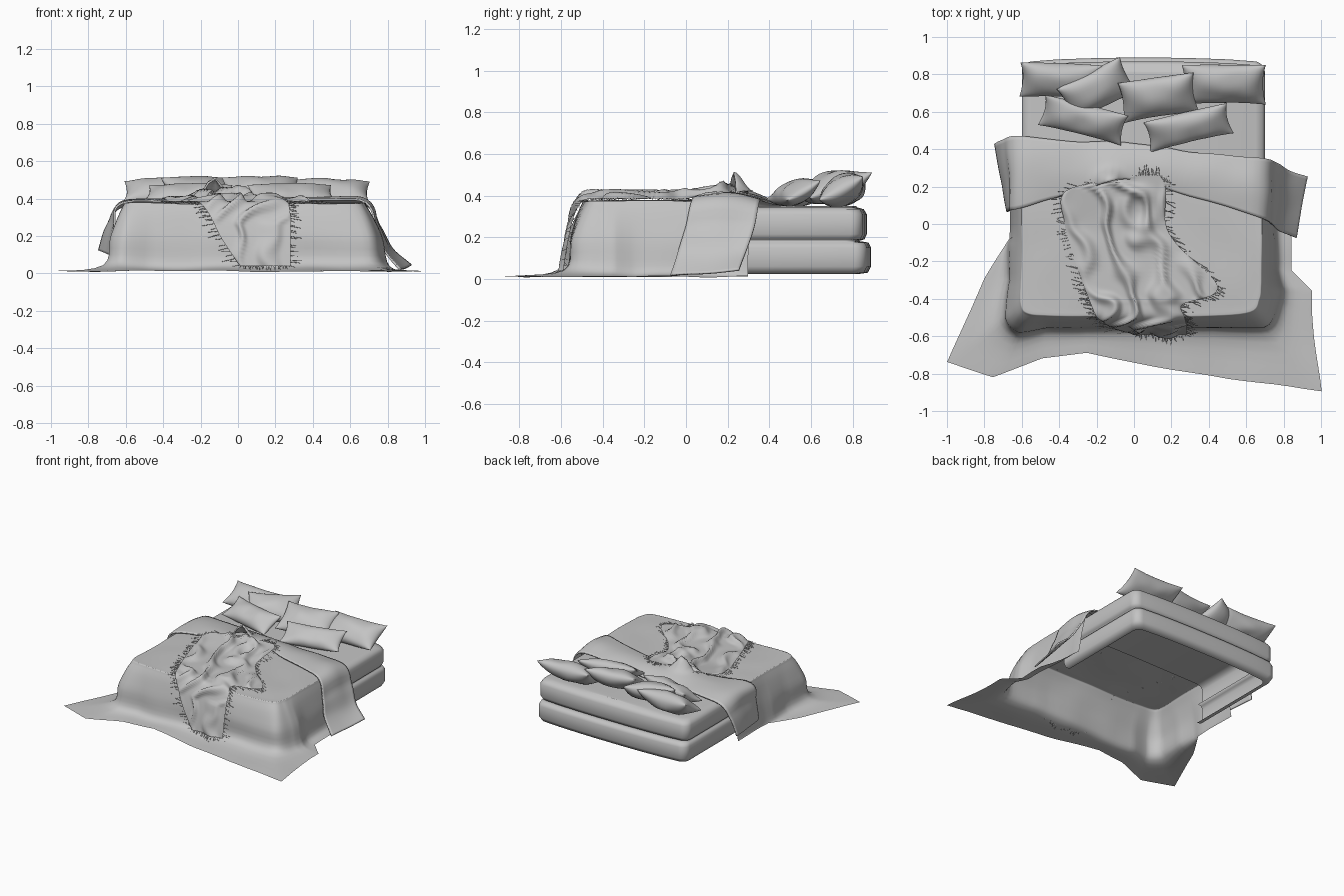
import bpy, bmesh, math, random
from mathutils import Vector, noise

random.seed(4)
if "Cube" in bpy.data.objects:
    bpy.data.objects.remove(bpy.data.objects["Cube"], do_unlink=True)

# Single fabric colour
fabric = bpy.data.materials.new("fabric_grey")
fabric.use_nodes = True
fabric.diffuse_color = (0.55, 0.55, 0.55, 1)
shader = next(n for n in fabric.node_tree.nodes if n.type == 'BSDF_PRINCIPLED')
shader.inputs["Base Color"].default_value = fabric.diffuse_color
shader.inputs["Roughness"].default_value = 0.8


def spline(points, steps):
    """Smooth curve through a list of vectors."""
    result = []
    last = len(points) - 1
    for i in range(last):
        a, b, c, d = (points[max(0, min(last, i + k))] for k in (-1, 0, 1, 2))
        for j in range(steps):
            t = j / steps
            result.append(b + (c - a) * (t / 2) + (a * 2 - b * 5 + c * 4 - d) * (t * t / 2)
                          + (b * 3 - a - c * 3 + d) * (t ** 3 / 2))
    result.append(points[-1].copy())
    return result


def polyline(points, steps):
    """Straight runs through a list of vectors, keeping the corners."""
    result = [a.lerp(b, j / steps) for a, b in zip(points, points[1:]) for j in range(steps)]
    return result + [points[-1].copy()]


def surface(name, rows):
    """Smooth skin over equal rows of points."""
    bm = bmesh.new()
    grid = [[bm.verts.new(p) for p in row] for row in rows]
    for low, high in zip(grid, grid[1:]):
        for i in range(len(low) - 1):
            bm.faces.new((low[i], low[i + 1], high[i + 1], high[i]))
    bmesh.ops.remove_doubles(bm, verts=bm.verts, dist=0.00005)
    bmesh.ops.recalc_face_normals(bm, faces=bm.faces)
    for face in bm.faces:
        face.smooth = True
    mesh = bpy.data.meshes.new(name)
    bm.to_mesh(mesh)
    bm.free()
    mesh.materials.append(fabric)
    obj = bpy.data.objects.new(name, mesh)
    bpy.context.collection.objects.link(obj)
    return obj


def ripple(p, size, amount):
    return noise.noise_vector(p * size) * amount


# Two stacked mattresses: one open-bottomed skin around the head end
MID, HALF, OPEN, RADIUS = 0.05, 0.65, 0.05, 0.06


def mattress_row(z, inset):
    half, back = HALF - inset, (.87 if z < .182 else .85) - inset
    right = [Vector((half, OPEN, z)), Vector((half, 0.4, z))]
    for k in range(7):
        a = k / 6 * math.pi / 2
        right.append(Vector((half - RADIUS + RADIUS * math.cos(a),
                             back - RADIUS + RADIUS * math.sin(a), z)))
    right += [Vector((half * f, back + 0.02 * (1 - f * f), z)) for f in (0.7, 0.45, 0.2)]
    left = [Vector((-p.x, p.y, z)) for p in reversed(right)]
    return [p + Vector((MID, 0, 0)) for p in right + left]


side = [(.025, .05), (.03, .015), (.06, 0), (.15, 0), (.175, .012), (.182, .04),
        (.19, .012), (.215, 0), (.31, 0), (.335, .015), (.345, .05)]
rows = [mattress_row(z, inset) for z, inset in side]
rows.append([Vector((MID, p.y, p.z + 0.005)) for p in rows[-1]])
surface("mattresses", rows)

# Bed cover: stations around the bed, each with shoulder (x, y), hem (x, y) and wall slope
stations = [(-.6, .3, -.66, .3, .07), (-.61, -.05, -.67, -.08, .07), (-.61, -.3, -.8, -.29, .07),
            (-.61, -.44, -1, -.74, .14), (-.57, -.49, -.75, -.82, .14), (-.46, -.5, -.49, -.72, .08),
            (-.25, -.5, -.25, -.69, .07), (.1, -.5, .1, -.76, .07), (.4, -.5, .5, -.83, .08),
            (.63, -.48, 1, -.89, .14), (.68, -.41, .95, -.47, .12), (.69, -.34, .95, -.36, .12),
            (.69, -.24, .84, -.25, .08), (.69, .05, .84, -.03, .08), (.69, .3, .77, .3, .08)]
shoulders = spline([Vector((s[0], s[1], .355)) for s in stations], 6)
hems = polyline([Vector((s[2], s[3], .012)) for s in stations], 6)
slopes = polyline([Vector((s[4], 0, 0)) for s in stations], 6)
centre = Vector((MID, .3, .37))
rows = []
for top, hem, slope in zip(shoulders, hems, slopes):
    out = Vector((hem.x - top.x, hem.y - top.y, 0))
    out *= min(slope.x, out.length * .9) / out.length
    middle, foot = top + out * .65, top + out
    middle.z, foot.z = .2, .04
    half_in, edge = centre.lerp(top, .5), centre.lerp(top, .93)
    half_in.z = edge.z = .375
    profile = spline([centre, half_in, edge, top, middle, foot, hem], 5)
    row = []
    for p in profile:
        q = p + ripple(p, 4, .008) * min(1, (p - centre).length * 3)
        q.z = max(q.z, .004)
        row.append(q)
    rows.append(row)
surface("bed_cover", rows)

# Turned-down band: front edge and back edge from one hem to the other
front = [(-.67, .06, .1), (-.66, .07, .25), (-.62, .08, .375), (-.3, .17, .39), (-.05, .24, .41),
         (.3, .15, .39), (.66, .04, .385), (.74, 0, .24), (.78, -.04, .12), (.86, -.07, .02)]
rear = [(-.74, .43, .12), (-.7, .45, .25), (-.61, .47, .355), (-.3, .44, .365), (0, .43, .365),
        (.35, .38, .37), (.67, .35, .37), (.76, .33, .25), (.83, .29, .13), (.93, .25, .04)]
rows = []
for a, b in zip(spline([Vector(p) for p in front], 7), spline([Vector(p) for p in rear], 7)):
    row = []
    for k in range(19):
        p = a.lerp(b, k / 18)
        p += ripple(p, 5, .01)
        p.z += .02 * math.sin(math.pi * k / 18) * (p.z > .3)
        p.z += .1 * math.exp(-((p.x + .13) ** 2 + (p.y - .23) ** 2) / .003)
        row.append(p)
    rows.append(row)
band = surface("turned_down_band", rows)
thick = band.modifiers.new("thickness", 'SOLIDIFY')
thick.thickness = .01
thick.offset = 0

# Rumpled throw: rows of (y, z, left x, right x), running over the foot
outline = [(.26, .42, .02, .14), (.18, .41, -.36, .17), (0, .386, -.37, .17), (-.12, .386, -.34, .24),
           (-.3, .386, -.28, .43), (-.38, .386, -.25, .42), (-.43, .386, -.23, .26),
           (-.495, .375, -.2, .27), (-.535, .31, -.15, .28), (-.565, .19, -.09, .28),
           (-.59, .04, .01, .28)]
lefts = spline([Vector((xl, y, z)) for y, z, xl, xr in outline], 8)
rights = spline([Vector((xr, y, z)) for y, z, xl, xr in outline], 8)
COLUMNS = 52
rows = []
for a, b in zip(lefts, rights):
    hang = max(0, min(1, (.39 - a.z) / .12))
    normal = Vector((0, -hang, 1 - hang)).normalized()
    row = []
    for k in range(COLUMNS + 1):
        f = k / COLUMNS
        p = a.lerp(b, f)
        swirl = Vector((p.x - .04, p.y - .08))
        wave = math.sin(34 * p.x + 12 * p.y * (1 - hang) + 5 * noise.noise(p * 5))
        crest = (.5 + .5 * wave) ** 3 * math.sin(math.pi * f) ** .5 if 0 < f < 1 else 0
        knot = math.exp(-(swirl.length - .09) ** 2 / .0012)
        lift = .048 * crest * (1 - .5 * hang) + .03 * knot * (1 - hang) * math.sin(math.pi * f)
        row.append(p + normal * lift)
    rows.append(row)
surface("rumpled_throw", rows)

# Fringe strands along the throw's edges
curve = bpy.data.curves.new("throw_fringe", 'CURVE')
curve.dimensions = '3D'
curve.bevel_depth = .0012
curve.bevel_resolution = 0
curve.materials.append(fabric)


def fringe(edge, direction):
    for a, b in zip(edge, edge[1:]):
        start = a.lerp(b, random.random())
        sway = Vector((random.uniform(-.3, .3), random.uniform(-.5, .3), random.uniform(-.2, .1)))
        end = start + (Vector(direction) + sway) * random.uniform(.03, .055)
        end.z = max(end.z, .01)
        strand = curve.splines.new('POLY')
        strand.points.add(1)
        strand.points[0].co = (*start, 1)
        strand.points[1].co = (*end, 1)


fringe([r[0] for r in rows], (-1, .1, -.1))
fringe([r[-1] for r in rows], (1, -.2, -.1))
fringe(rows[0][::3], (0, 1, 0))
fringe(rows[-1][::2], (0, -.6, -.6))
bpy.context.collection.objects.link(bpy.data.objects.new("throw_fringe", curve))


# Pillows: pinched corners, plump middle
def pillow(name, place, width, depth, tilt, yaw, plump):
    n = 18
    across = [-math.cos(math.pi * i / n) for i in range(n + 1)]
    loop = [(u, 1) for u in across] + [(u, -1) for u in reversed(across)]
    rows = []
    for v in across:
        row = []
        for u, face in loop:
            puff = max(0, (1 - u * u) * (1 - v * v)) ** .5
            p = Vector((u * width / 2 * (1 - .07 * (1 - v * v)),
                        v * depth / 2 * (1 - .1 * (1 - u * u)),
                        face * plump * puff + .012 * u * u * v * v))
            crease = noise.noise(p * 9 + Vector(place) * 7) * .015 * puff
            row.append(p + Vector((0, 0, crease)))
        rows.append(row)
    obj = surface(name, rows)
    obj.location = place
    obj.rotation_euler = (math.radians(tilt), 0, math.radians(yaw))


pillow("back_right_pillow", (-.39, .77, .43), .44, .21, 30, -2, .075)
pillow("back_left_pillow", (.48, .75, .425), .45, .24, 28, 0, .075)
pillow("middle_right_pillow", (-.2, .72, .44), .38, .24, 30, 27, .07)
pillow("middle_left_pillow", (.13, .68, .44), .41, .25, 30, 8, .07)
pillow("front_right_pillow", (-.27, .56, .415), .46, .19, 30, -14, .06)
pillow("front_left_pillow", (.29, .52, .415), .46, .19, 30, 13, .06)
